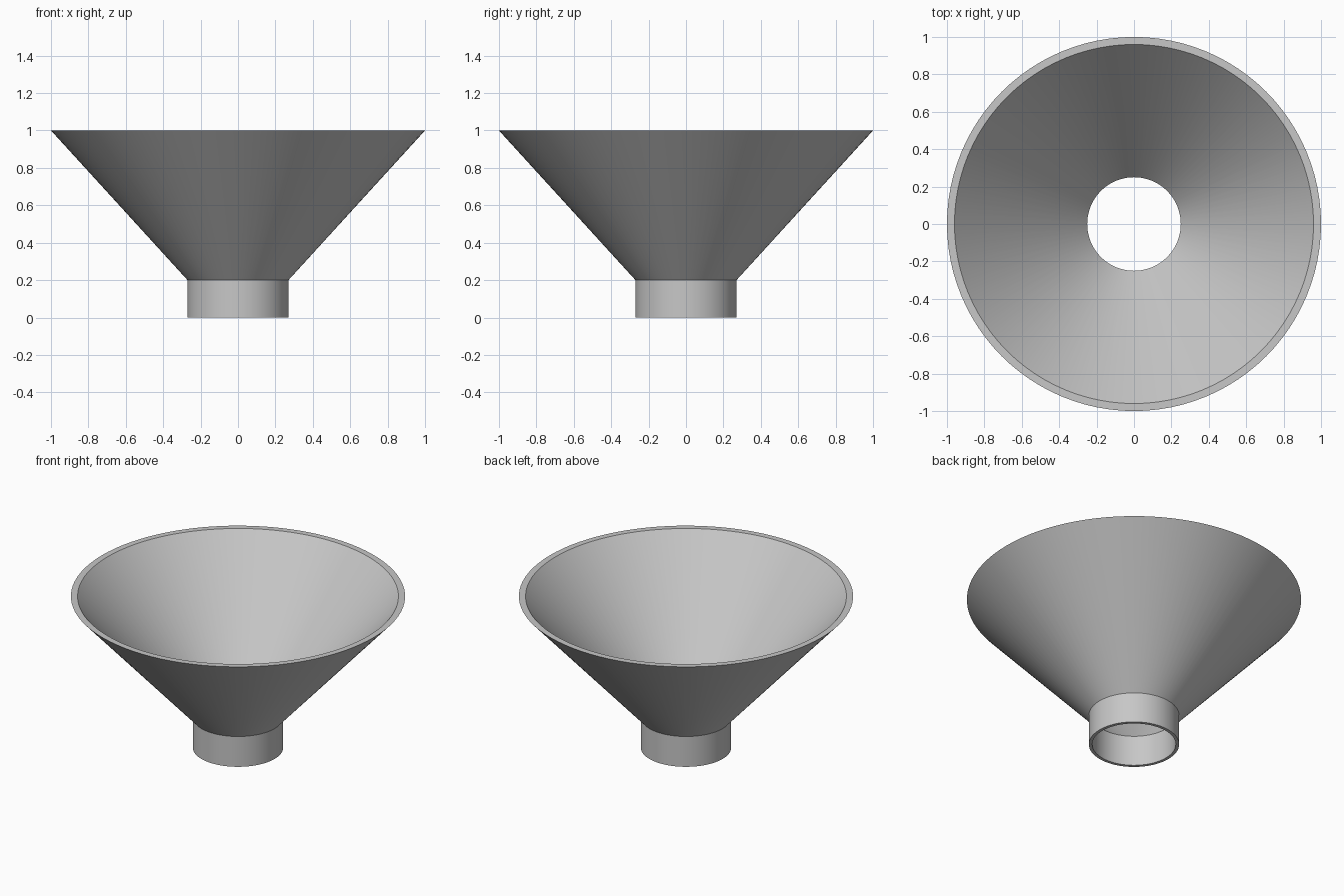
import bpy, bmesh, math
from mathutils import Matrix

cube = bpy.data.objects.get("Cube")
if cube:
    bpy.data.objects.remove(cube, do_unlink=True)

# Single plain grey
GREY = (0.57, 0.57, 0.57, 1)
mat = bpy.data.materials.new("plain_grey")
mat.use_nodes = True
mat.diffuse_color = GREY
mat.node_tree.nodes["Principled BSDF"].inputs["Base Color"].default_value = GREY


def lathe(name, profile, segments=96):
    """Turn a closed (radius, height) outline around z."""
    bm = bmesh.new()
    rings = []
    for i in range(segments):
        a = math.tau * i / segments
        rings.append([bm.verts.new((r * math.cos(a), r * math.sin(a), z)) for r, z in profile])
    n = len(profile)
    for i in range(segments):
        cur, nxt = rings[i], rings[(i + 1) % segments]
        for j in range(n):
            k = (j + 1) % n
            bm.faces.new((cur[j], nxt[j], nxt[k], cur[k]))
    bmesh.ops.recalc_face_normals(bm, faces=bm.faces)
    mesh = bpy.data.meshes.new(name)
    bm.to_mesh(mesh)
    bm.free()
    mesh.materials.append(mat)
    obj = bpy.data.objects.new(name, mesh)
    bpy.context.collection.objects.link(obj)
    bpy.ops.object.select_all(action='DESELECT')
    obj.select_set(True)
    bpy.context.view_layer.objects.active = obj
    bpy.ops.object.shade_smooth_by_angle(angle=math.radians(30))
    return obj


# Funnel: hollow neck, flaring cone and flat rim in one continuous wall
lathe("funnel", [(0.27, 0), (0.27, 0.2), (1, 1), (0.96, 1), (0.25, 0.2), (0.25, 0)])
